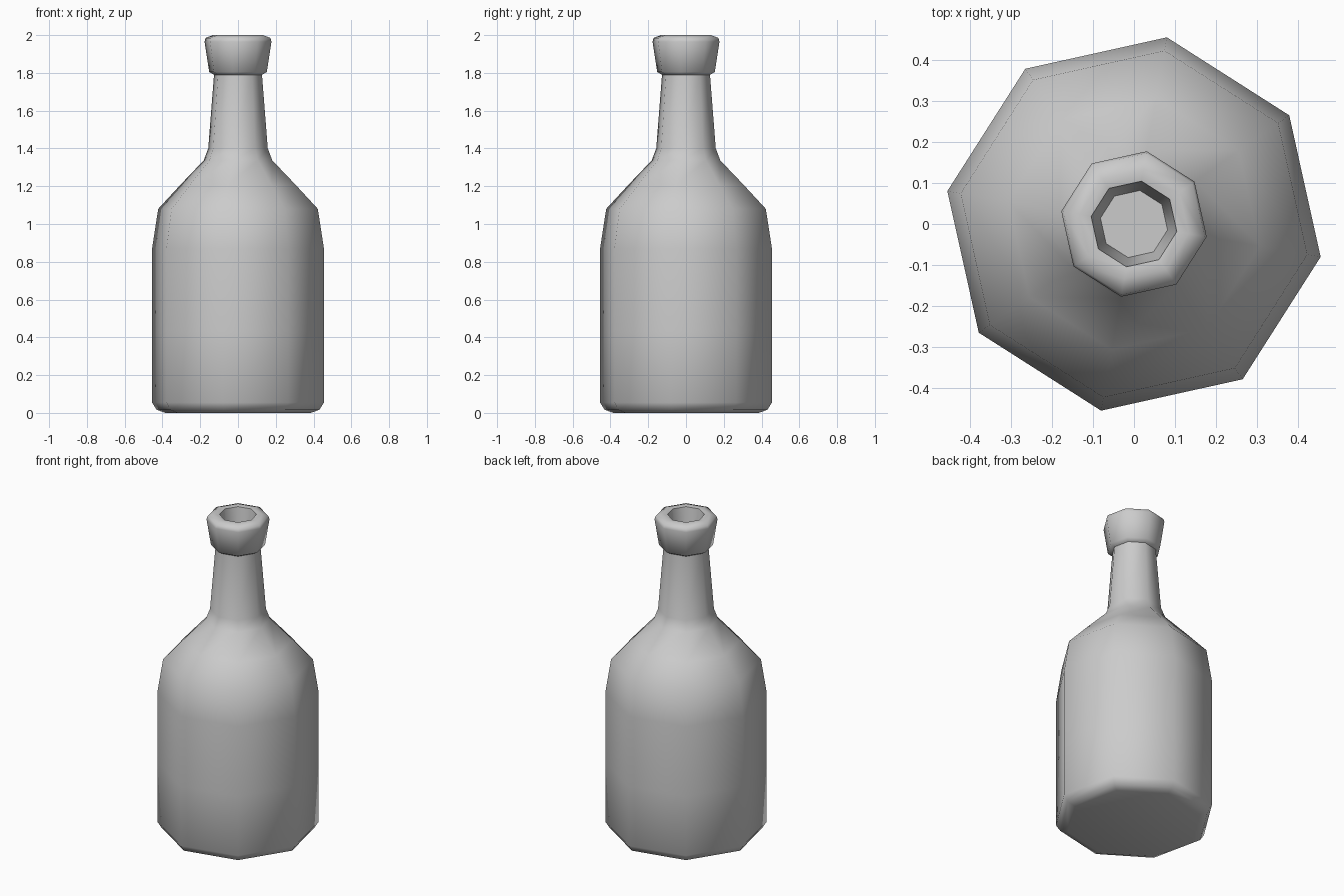
import bpy, bmesh, math

if "Cube" in bpy.data.objects:
    bpy.data.objects.remove(bpy.data.objects["Cube"])

SIDES = 8
TURN = math.radians(35)

# Bottle profile (radius, height): base, body, shoulder, neck, lip, mouth
profile = [
    (0.39, 0.0), (0.437, 0.016), (0.462, 0.055),
    (0.462, 0.43), (0.462, 0.87), (0.429, 1.08),
    (0.311, 1.206), (0.184, 1.337), (0.160, 1.40),
    (0.129, 1.79), (0.155, 1.805), (0.180, 1.965), (0.174, 1.985),
    (0.135, 2.0), (0.106, 1.995), (0.083, 1.80),
]

bm = bmesh.new()
rings = []
for r, z in profile:
    rings.append([bm.verts.new((r * math.cos(TURN + i * math.tau / SIDES),
                                r * math.sin(TURN + i * math.tau / SIDES), z))
                  for i in range(SIDES)])

# Walls between rings
for a, b in zip(rings, rings[1:]):
    for i in range(SIDES):
        j = (i + 1) % SIDES
        bm.faces.new((a[i], a[j], b[j], b[i]))

# Base and floor of the mouth
bm.faces.new(rings[0][::-1])
bm.faces.new(rings[-1])

mesh = bpy.data.meshes.new("bottle")
bm.to_mesh(mesh)
bm.free()
bottle = bpy.data.objects.new("bottle", mesh)
bpy.context.collection.objects.link(bottle)

# Smooth sides with crisp mouth edges
bpy.context.view_layer.objects.active = bottle
bottle.select_set(True)
bpy.ops.object.shade_smooth_by_angle(angle=math.radians(62))
